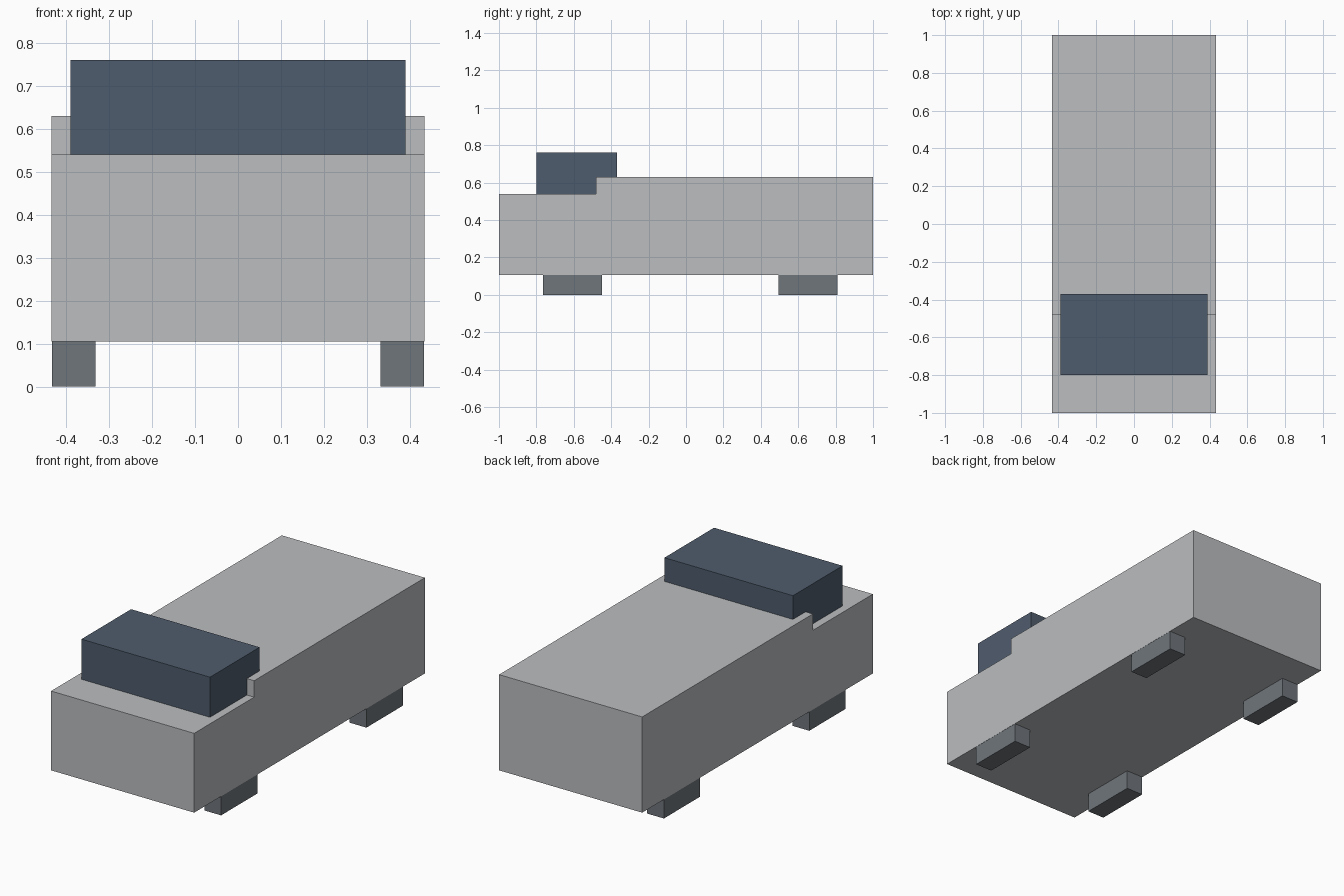
import bpy
import bmesh

cube = bpy.data.objects.get("Cube")
if cube:
    bpy.data.objects.remove(cube, do_unlink=True)


def material(name, rgb):
    mat = bpy.data.materials.new(name)
    mat.use_nodes = True
    mat.diffuse_color = (*rgb, 1)
    mat.node_tree.nodes["Principled BSDF"].inputs["Base Color"].default_value = (*rgb, 1)
    return mat


def extruded(name, profile, x0, x1, mat):
    """Extrude a closed (y, z) side profile from x0 to x1."""
    bm = bmesh.new()
    face = bm.faces.new([bm.verts.new((x0, y, z)) for y, z in profile])
    result = bmesh.ops.extrude_face_region(bm, geom=[face])
    moved = [v for v in result["geom"] if isinstance(v, bmesh.types.BMVert)]
    bmesh.ops.translate(bm, verts=moved, vec=(x1 - x0, 0, 0))
    bmesh.ops.recalc_face_normals(bm, faces=bm.faces)
    mesh = bpy.data.meshes.new(name)
    bm.to_mesh(mesh)
    bm.free()
    mesh.materials.append(mat)
    obj = bpy.data.objects.new(name, mesh)
    bpy.context.collection.objects.link(obj)
    return obj


def rect(y0, y1, z0, z1):
    return [(y0, z0), (y1, z0), (y1, z1), (y0, z1)]


body_grey = material("light grey body", (0.50, 0.51, 0.525))
cabin_blue = material("slate blue cabin", (0.078, 0.107, 0.153))
wheel_grey = material("dark grey wheels", (0.162, 0.181, 0.202))

# Stepped body: low nose, raised rear deck
body_profile = [(-1, 0.105), (1, 0.105), (1, 0.63),
                (-0.48, 0.63), (-0.48, 0.54), (-1, 0.54)]
extruded("body", body_profile, -0.434, 0.434, body_grey)

# Cabin block straddling the step, notched to sit on it
cabin_profile = [(-0.8, 0.54), (-0.48, 0.54), (-0.48, 0.63),
                 (-0.37, 0.63), (-0.37, 0.76), (-0.8, 0.76)]
extruded("cabin", cabin_profile, -0.39, 0.39, cabin_blue)

# Square wheels, nearly flush with the body sides
for end, y0, y1 in (("front", -0.765, -0.45), ("rear", 0.495, 0.81)):
    for side, x0, x1 in (("left", 0.331, 0.433), ("right", -0.433, -0.331)):
        extruded(f"{end}_{side}_wheel", rect(y0, y1, 0, 0.315), x0, x1, wheel_grey)
